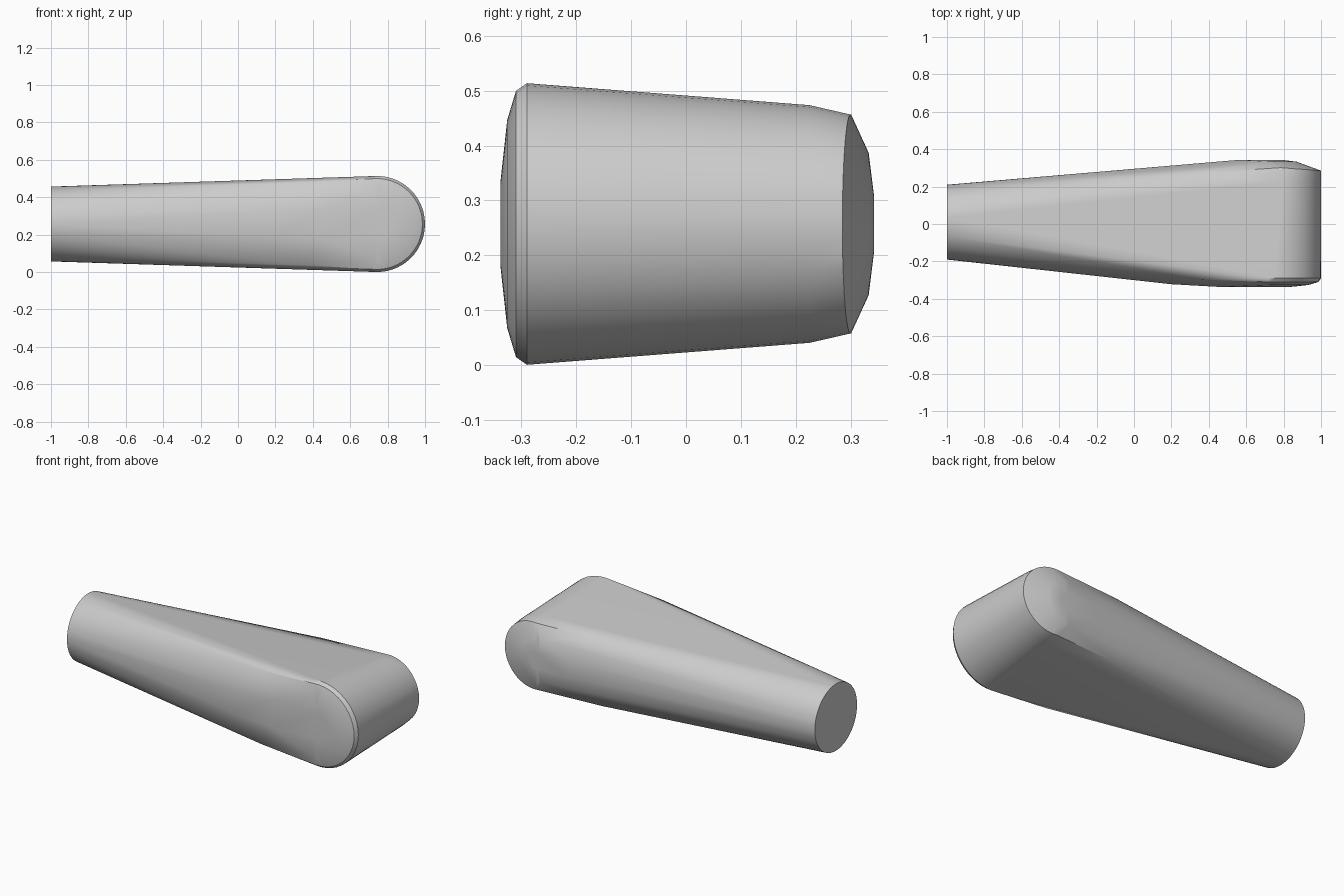
import bpy, bmesh, math

if "Cube" in bpy.data.objects:
    bpy.data.objects.remove(bpy.data.objects["Cube"], do_unlink=True)

MID = 0.257  # height of the long axis
bm = bmesh.new()


def add(x, y, h):
    """A pair of points mirrored above and below the long axis."""
    for s in (1, -1):
        bm.verts.new((x, y, MID + s * h))


def arc(cx, y, r, curl=0.0, n=24, sweep=95):
    """Rounded nose outline at depth y; curl pushes its top and bottom outward."""
    for i in range(n + 1):
        a = math.radians(sweep) * (2 * i / n - 1)
        bm.verts.new((cx + r * math.cos(a), y + curl * (1 - math.cos(a)), MID + r * math.sin(a)))


# round narrow end
for i in range(48):
    a = math.tau * i / 48
    bm.verts.new((-1, 0.01 + 0.2 * math.cos(a), MID + 0.2 * math.sin(a)))

# front rim, bevel and gently domed face
for y, r in ((-0.29, 0.257), (-0.31, 0.243), (-0.326, 0.19), (-0.338, 0.08)):
    arc(0.743, y, r)
add(0.36, -0.298, 0.22)
add(0.45, -0.336, 0.08)
add(0.2, -0.322, 0.07)

# back rim and domed face
arc(0.783, 0.225, 0.217)
arc(0.8, 0.285, 0.2, curl=0.015)
arc(0.74, 0.333, 0.13)
arc(0.74, 0.343, 0.05)
add(0.36, 0.272, 0.197)
add(0.55, 0.342, 0.05)

# taut skin over all the outlines
hull = bmesh.ops.convex_hull(bm, input=bm.verts[:])
inside = {g for g in hull["geom_interior"] + hull["geom_unused"] if isinstance(g, bmesh.types.BMVert)}
bmesh.ops.delete(bm, geom=list(inside), context="VERTS")
bmesh.ops.dissolve_limit(bm, angle_limit=math.radians(0.5), verts=bm.verts[:], edges=bm.edges[:])
bmesh.ops.recalc_face_normals(bm, faces=bm.faces[:])

mesh = bpy.data.meshes.new("tapered_limb")
bm.to_mesh(mesh)
bm.free()
limb = bpy.data.objects.new("tapered_limb", mesh)
bpy.context.collection.objects.link(limb)

# one plain grey
grey = bpy.data.materials.new("plain_grey")
grey.use_nodes = True
color = (0.6, 0.6, 0.6, 1)
grey.diffuse_color = color
grey.node_tree.nodes["Principled BSDF"].inputs["Base Color"].default_value = color
mesh.materials.append(grey)

# smooth skin with sharp rims
bpy.ops.object.select_all(action="DESELECT")
limb.select_set(True)
bpy.context.view_layer.objects.active = limb
bpy.ops.object.shade_smooth_by_angle(angle=math.radians(30))
weighted = limb.modifiers.new("even_shading", "WEIGHTED_NORMAL")
weighted.keep_sharp = True
